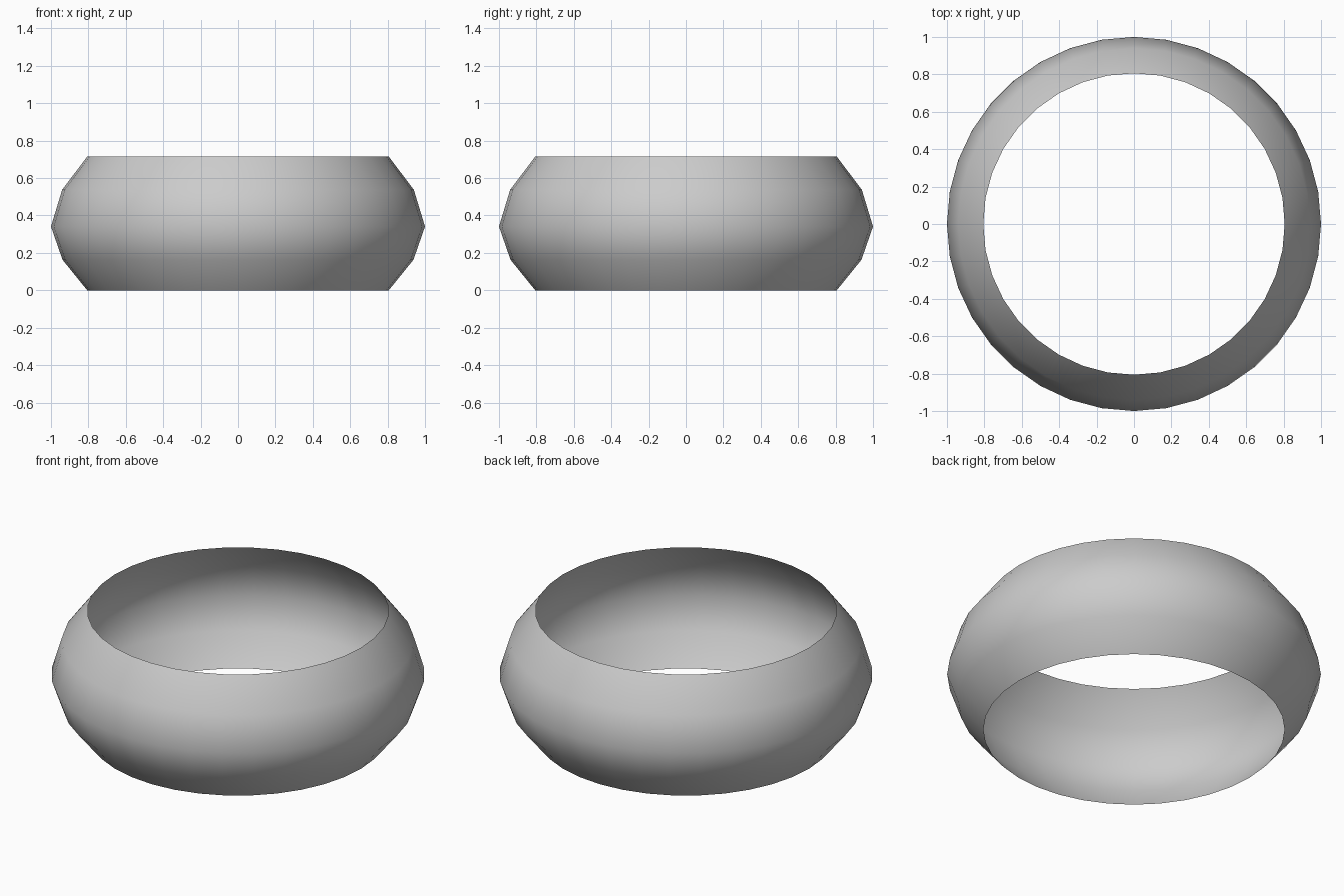
import bpy, bmesh, math

if "Cube" in bpy.data.objects:
    bpy.data.objects.remove(bpy.data.objects["Cube"])

SEGMENTS = 36
# Open band profile: (radius, height), bottom rim to top rim
PROFILE = [(0.806, 0.0), (0.938, 0.163), (1.0, 0.341), (0.94, 0.538), (0.806, 0.715)]


def revolve(name, profile, segments):
    """Spin an open profile around z into a single-walled shell."""
    bm = bmesh.new()
    rings = []
    for r, z in profile:
        rings.append([bm.verts.new((r * math.cos(2 * math.pi * i / segments),
                                    r * math.sin(2 * math.pi * i / segments), z))
                      for i in range(segments)])
    for low, high in zip(rings, rings[1:]):
        for i in range(segments):
            j = (i + 1) % segments
            bm.faces.new((low[i], low[j], high[j], high[i]))
    mesh = bpy.data.meshes.new(name)
    bm.to_mesh(mesh)
    bm.free()
    obj = bpy.data.objects.new(name, mesh)
    bpy.context.collection.objects.link(obj)
    return obj


# Hollow ring band, bulging at the middle and open at both rims
band = revolve("ring_band", PROFILE, SEGMENTS)
bpy.context.view_layer.objects.active = band
band.select_set(True)
bpy.ops.object.shade_smooth_by_angle(angle=math.radians(40))
